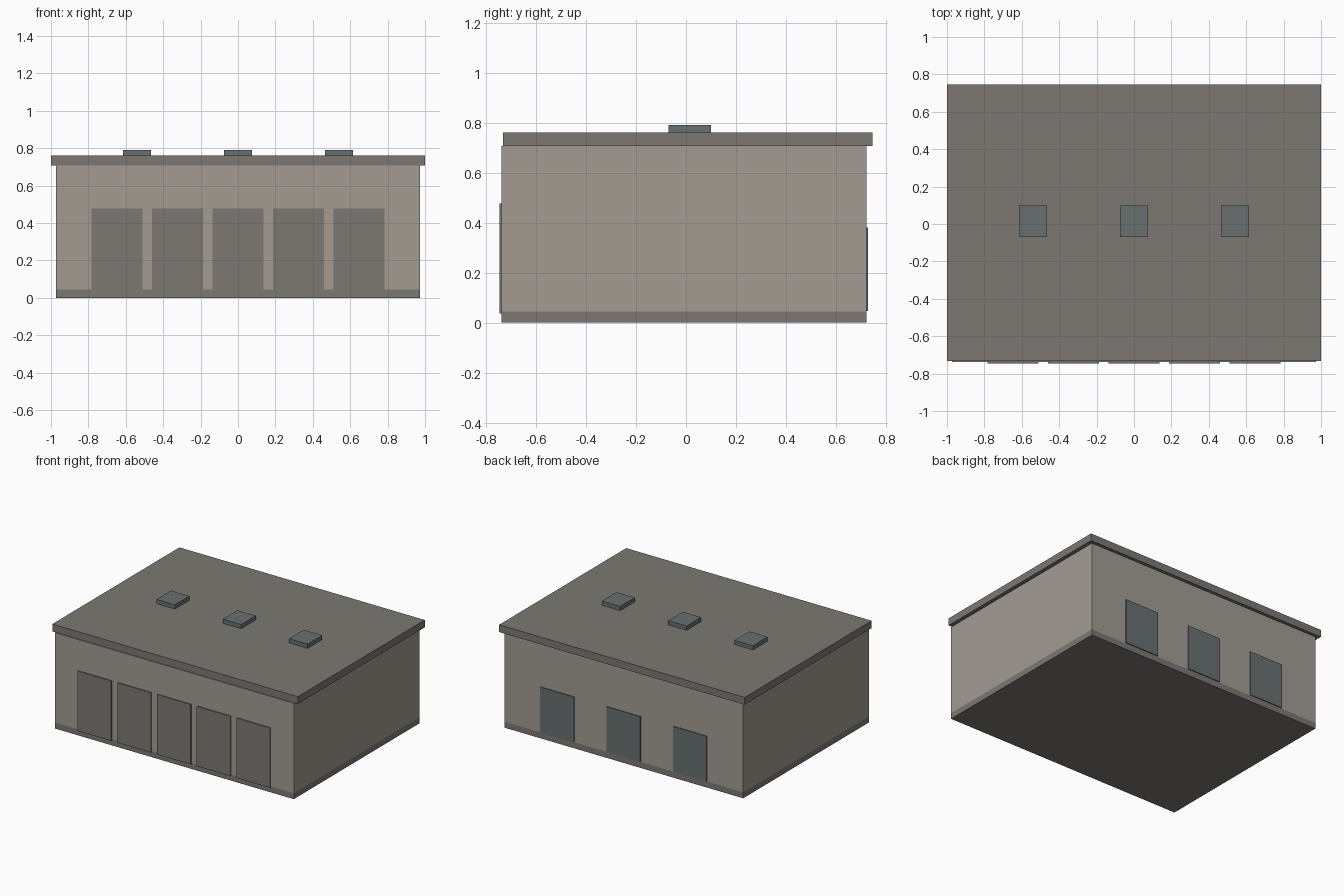
import bpy
import bmesh
from mathutils import Vector

if "Cube" in bpy.data.objects:
    bpy.data.objects.remove(bpy.data.objects["Cube"])


def material(name, rgb):
    m = bpy.data.materials.new(name)
    m.diffuse_color = (*rgb, 1.0)
    m.use_nodes = True
    m.node_tree.nodes["Principled BSDF"].inputs["Base Color"].default_value = m.diffuse_color
    return m


WALL = material("wall_stone", (0.36, 0.33, 0.29))
TRIM = material("dark_trim", (0.20, 0.19, 0.17))
GLASS = material("glass", (0.14, 0.16, 0.16))


def box(name, x, y, z, mat):
    """Axis-aligned box from (min, max) ranges."""
    bm = bmesh.new()
    bmesh.ops.create_cube(bm, size=1.0)
    lo, hi = Vector((x[0], y[0], z[0])), Vector((x[1], y[1], z[1]))
    for v in bm.verts:
        v.co = Vector(((lo[i] + hi[i]) / 2 + v.co[i] * (hi[i] - lo[i]) for i in range(3)))
    mesh = bpy.data.meshes.new(name)
    bm.to_mesh(mesh)
    bm.free()
    mesh.materials.append(mat)
    obj = bpy.data.objects.new(name, mesh)
    bpy.context.collection.objects.link(obj)
    return obj


WALL_X, FRONT, BACK = 0.972, -0.739, 0.722
PLINTH_TOP, EAVES, ROOF_TOP = 0.044, 0.706, 0.760

# Main shell: plinth, walls and overhanging roof slab
box("plinth", (-WALL_X, WALL_X), (FRONT, BACK), (0, PLINTH_TOP), TRIM)
box("walls", (-WALL_X, WALL_X), (FRONT, BACK), (PLINTH_TOP, EAVES), WALL)
box("roof_slab", (-1, 1), (-0.732, 0.746), (EAVES, ROOF_TOP), TRIM)

# Row of five bay doors across the front
for i in range(5):
    cx = (i - 2) * 0.3235
    box(f"bay_door_{i + 1}", (cx - 0.137, cx + 0.137), (-0.747, FRONT + 0.01),
        (0.036, 0.477), TRIM)

# Three rear windows and three skylights share the same spacing
for i in range(3):
    cx = (i - 1) * 0.541
    box(f"rear_window_{i + 1}", (cx - 0.137, cx + 0.137), (BACK - 0.01, 0.729),
        (0.047, 0.380), GLASS)
    box(f"skylight_{i + 1}", (cx - 0.075, cx + 0.075), (-0.070, 0.100),
        (ROOF_TOP - 0.01, 0.791), GLASS)
